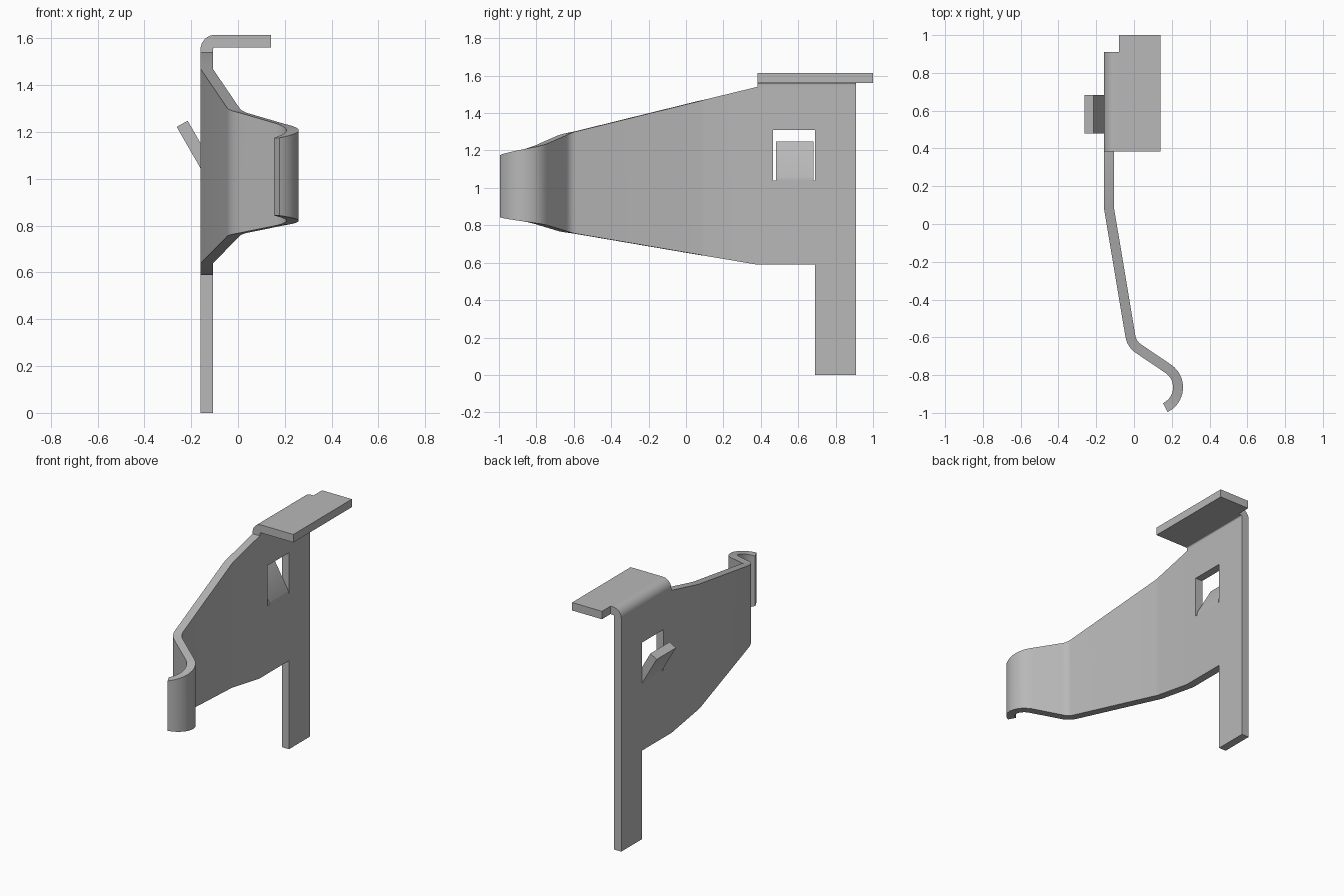
import bpy, bmesh, math
from mathutils import Vector, Matrix

cube = bpy.data.objects.get("Cube")
if cube:
    bpy.data.objects.remove(cube, do_unlink=True)

THICK = 0.053

steel = bpy.data.materials.new("plain grey steel")
steel.use_nodes = True
GREY = (0.48, 0.48, 0.48, 1)
steel.diffuse_color = GREY
steel.node_tree.nodes["Principled BSDF"].inputs["Base Color"].default_value = GREY


def finish(bm, name):
    bmesh.ops.recalc_face_normals(bm, faces=bm.faces[:])
    mesh = bpy.data.meshes.new(name)
    bm.to_mesh(mesh)
    bm.free()
    mesh.materials.append(steel)
    obj = bpy.data.objects.new(name, mesh)
    bpy.context.collection.objects.link(obj)
    bpy.ops.object.select_all(action='DESELECT')
    obj.select_set(True)
    bpy.context.view_layer.objects.active = obj
    bpy.ops.object.shade_smooth_by_angle(angle=math.radians(30))
    return obj


def round_path(corners):
    """Filleted 2D path from (a, b, radius) as a list of (length, point, normal)."""
    pts = [Vector(c[:2]) for c in corners]
    left = Matrix.Rotation(math.pi / 2, 2)
    path = [(pts[0], left @ (pts[1] - pts[0]).normalized())]
    for i in range(1, len(pts) - 1):
        d1 = (pts[i] - pts[i - 1]).normalized()
        d2 = (pts[i + 1] - pts[i]).normalized()
        turn = math.atan2(d1.x * d2.y - d1.y * d2.x, d1.dot(d2))
        r = math.copysign(corners[i][2], turn)
        n1 = left @ d1
        centre = pts[i] - d1 * (r * math.tan(turn / 2)) + n1 * r
        steps = max(2, math.ceil(abs(turn) / math.radians(9)))
        for k in range(steps + 1):
            n = Matrix.Rotation(turn * k / steps, 2) @ n1
            path.append((centre - n * r, n))
    path.append((pts[-1], left @ (pts[-1] - pts[-2]).normalized()))
    out, length = [], 0
    for i, (p, n) in enumerate(path):
        if i:
            length += (p - path[i - 1][0]).length
        out.append((length, p, n))
    return out


def cells(us, vs, skip):
    """Rectangles of a grid, leaving out the skipped cells."""
    return [[(us[i], vs[j]), (us[i + 1], vs[j]), (us[i + 1], vs[j + 1]), (us[i], vs[j + 1])]
            for i in range(len(us) - 1) for j in range(len(vs) - 1) if (i, j) not in skip]


def bent_sheet(name, patches, path, place):
    """Cut a flat blank, give it thickness and bend it along the path."""
    bm = bmesh.new()
    for poly in patches:
        bm.faces.new([bm.verts.new((u, v, 0)) for u, v in poly])
    bmesh.ops.remove_doubles(bm, verts=bm.verts[:], dist=1e-5)
    for s, _, _ in path[1:-1]:
        geom = bm.verts[:] + bm.edges[:] + bm.faces[:]
        bmesh.ops.bisect_plane(bm, geom=geom, dist=1e-5, plane_co=(s, 0, 0), plane_no=(1, 0, 0))
    ext = bmesh.ops.extrude_face_region(bm, geom=bm.faces[:], use_keep_orig=True)
    for g in ext["geom"]:
        if isinstance(g, bmesh.types.BMVert):
            g.co.z = 1
    for v in bm.verts:
        s, w, side = v.co
        i = 0
        while i < len(path) - 2 and s > path[i + 1][0]:
            i += 1
        (s0, p0, n0), (s1, p1, n1) = path[i], path[i + 1]
        t = (s - s0) / (s1 - s0)
        p = p0.lerp(p1, t) + n0.lerp(n1, t) * THICK * (side - 0.5)
        v.co = place(p, w)
    return finish(bm, name)


# Clip body: leg, windowed plate, tapering spring arm and rounded hook
MID = -0.1335
body_path = round_path([(MID, 0.91, 0), (MID, 0.09, 0.2), (-0.012, -0.636, 0.1),
                        (0.348, -0.879, 0.119), (0.166, -0.972, 0)])
end = body_path[-1][0]
levels = [0, 0.59, 1.04, 1.31, 1.54]
blank = cells([0, 0.22, 0.445, 0.53], levels, {(1, 0), (2, 0), (1, 2)})
blank.append([(0.53, z) for z in reversed(levels[1:])] + [(end, 0.843), (end, 1.175)])
bent_sheet("clip_body", blank, body_path, lambda p, w: (p.x, p.y, w))

# Top flange with a notched rear corner
flange_path = round_path([(MID, 1.54, 0), (MID, 1.5885, 0.0355), (0.14, 1.5885, 0)])
flange_end = flange_path[-1][0]
blank = cells([0, flange_end - 0.22, flange_end], [0.383, 0.91, 1.0], {(0, 1)})
bent_sheet("top_flange", blank, flange_path, lambda p, w: (p.x, w, p.y))

# Locking tab bent out of the window
bm = bmesh.new()
profile = [(-0.16, 1.04), (-0.107, 1.04), (-0.107, 1.06), (-0.215, 1.248),
           (-0.262, 1.222), (-0.16, 1.045)]
face = bm.faces.new([bm.verts.new((x, 0.48, z)) for x, z in profile])
ext = bmesh.ops.extrude_face_region(bm, geom=[face], use_keep_orig=True)
top = [g for g in ext["geom"] if isinstance(g, bmesh.types.BMVert)]
bmesh.ops.translate(bm, verts=top, vec=(0, 0.203, 0))
finish(bm, "locking_tab")
